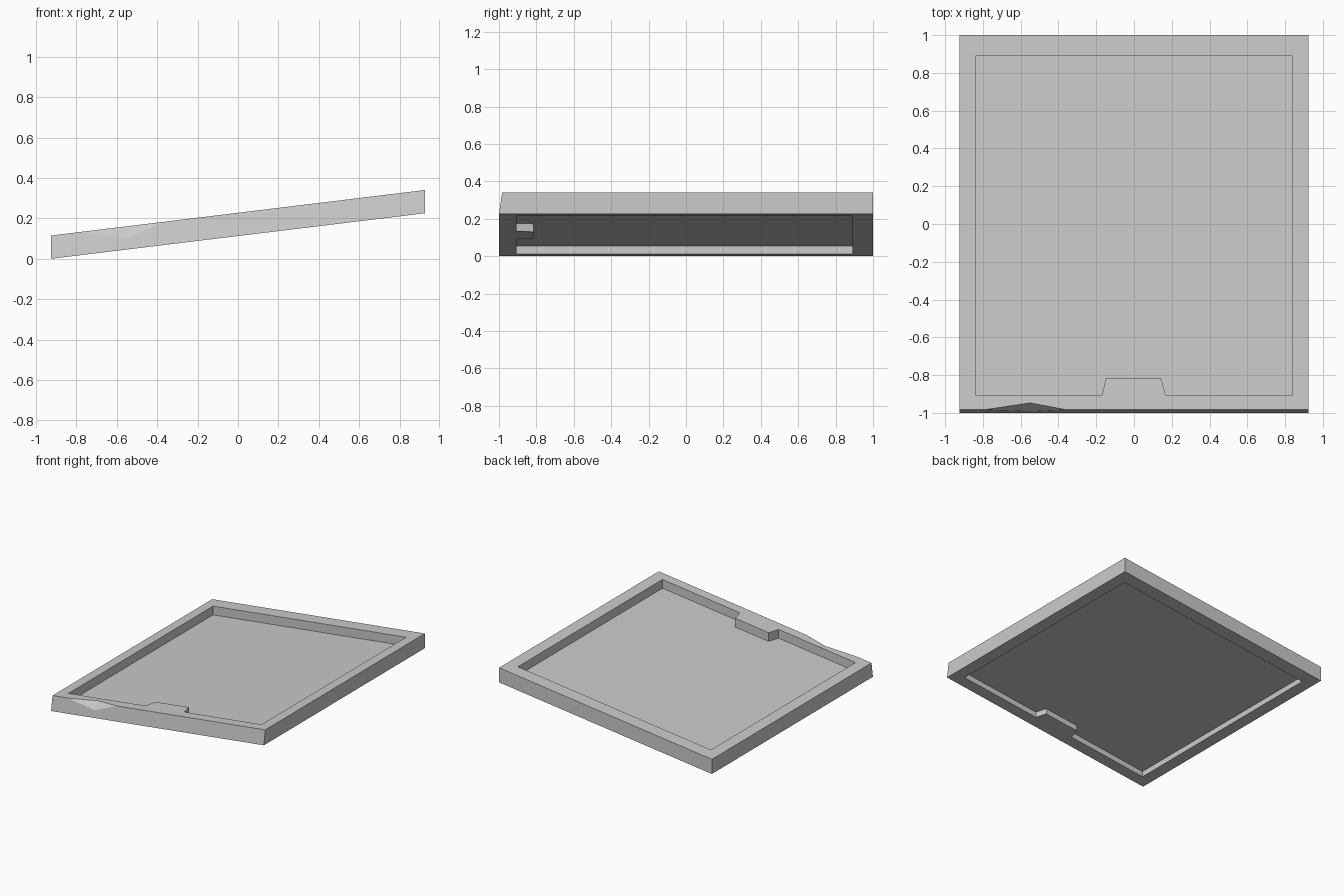
import bpy, bmesh

cube = bpy.data.objects.get("Cube")
if cube:
    bpy.data.objects.remove(cube, do_unlink=True)

W, T, SLOPE = 0.925, 0.115, 0.1217   # half width, thickness, rise per unit x

grey = bpy.data.materials.new("plain grey")
grey.use_nodes = True
grey.diffuse_color = (0.6, 0.6, 0.6, 1)
grey.node_tree.nodes["Principled BSDF"].inputs["Base Color"].default_value = (0.6, 0.6, 0.6, 1)


def finish(name, bm):
    """Shear the flat part into the tilted position and make it an object."""
    for v in bm.verts:
        v.co.z += SLOPE * (v.co.x + W)
    bmesh.ops.recalc_face_normals(bm, faces=bm.faces)
    mesh = bpy.data.meshes.new(name)
    bm.to_mesh(mesh)
    bm.free()
    mesh.materials.append(grey)
    obj = bpy.data.objects.new(name, mesh)
    bpy.context.collection.objects.link(obj)
    return obj


def loop(bm, pts, z):
    return [bm.verts.new((x, y, z)) for x, y in pts]


def ring_edges(bm, verts):
    return [bm.edges.get(p) or bm.edges.new(p) for p in zip(verts, verts[1:] + verts[:1])]


# Frame: outer wall with a leaning front, inner wall with a tapered tab
inner = [(-0.84, -0.905), (-0.17, -0.905), (-0.148, -0.815), (0.143, -0.815),
         (0.167, -0.905), (0.838, -0.905), (0.838, 0.89), (-0.84, 0.89)]
bm = bmesh.new()
in_low, in_top = loop(bm, inner, 0), loop(bm, inner, T)
out_low = loop(bm, [(-W, -1), (W, -1), (W, 1), (-W, 1)], 0)
front = -0.983
# Top outline includes the chipped nick in the front edge
out_top = loop(bm, [(-W, front), (-0.79, front), (-0.55, -0.947), (-0.36, front),
                    (W, front), (W, 1), (-W, 1)], T)
fl, a, c, b, fr, br, bl = out_top
nick = bm.verts.new((-0.55, -0.9915, T / 2))

for i in range(len(inner)):
    j = (i + 1) % len(inner)
    bm.faces.new((in_low[i], in_low[j], in_top[j], in_top[i]))
l0, l1, l2, l3 = out_low
for face in ((l0, l1, fr, b, nick, a, fl), (l1, l2, br, fr), (l2, l3, bl, br),
             (l3, l0, fl, bl), (a, nick, c), (nick, b, c)):
    bm.faces.new(face)
for outer, hole in ((out_low, in_low), (out_top, in_top)):
    bmesh.ops.triangle_fill(bm, edges=ring_edges(bm, outer) + ring_edges(bm, hole),
                            use_beauty=True)
finish("frame", bm)

# Thin panel set inside the frame, with a recess above and below
bm = bmesh.new()
rect = [(-0.86, -0.93), (0.86, -0.93), (0.86, 0.91), (-0.86, 0.91)]
low, top = loop(bm, rect, 0.043), loop(bm, rect, 0.046)
bm.faces.new(low)
bm.faces.new(top)
for i in range(4):
    j = (i + 1) % 4
    bm.faces.new((low[i], low[j], top[j], top[i]))
finish("panel", bm)
